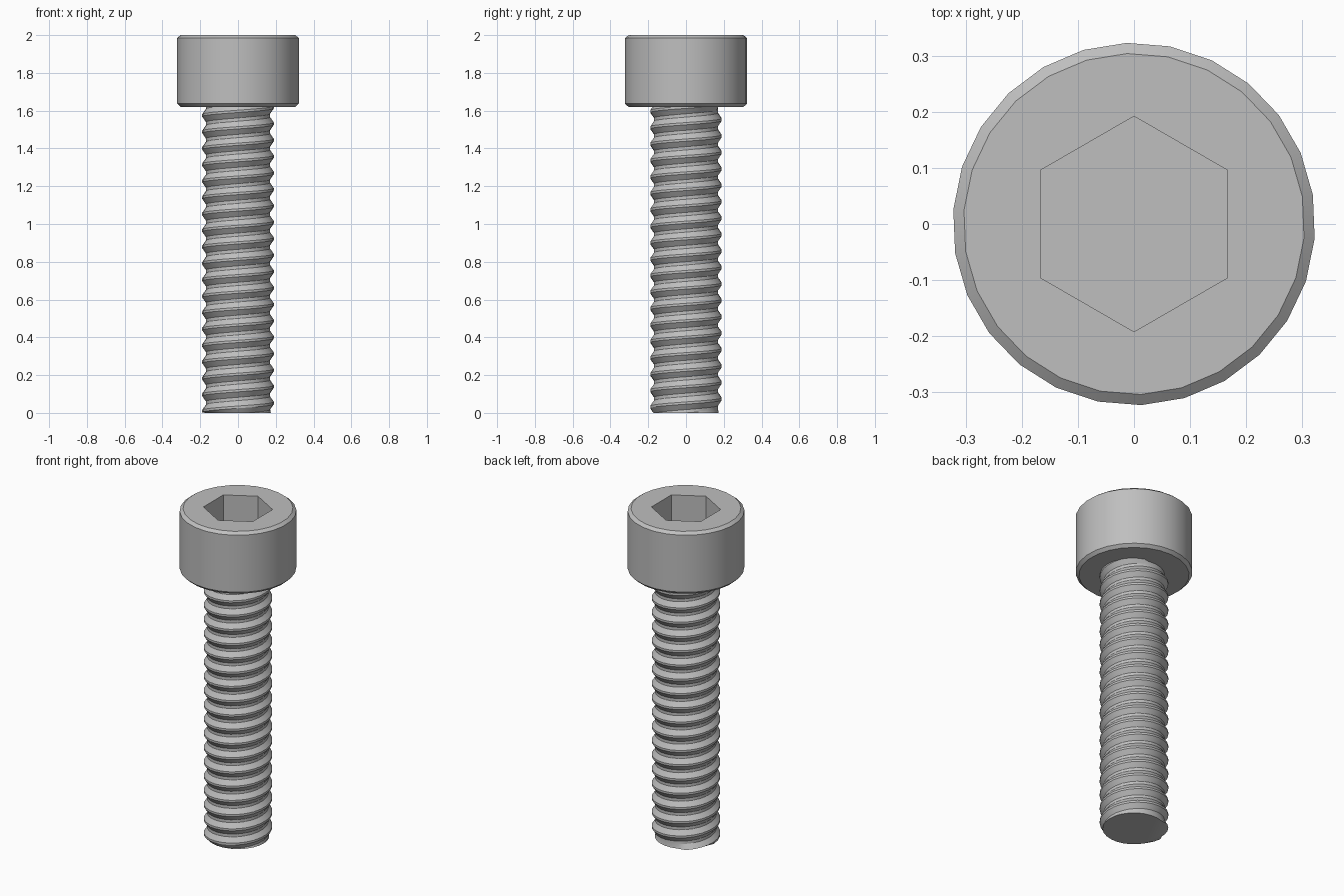
import bpy
import bmesh
from math import sin, cos, pi, radians

if "Cube" in bpy.data.objects:
    bpy.data.objects.remove(bpy.data.objects["Cube"])

STEEL = (0.52, 0.52, 0.52, 1)
steel = bpy.data.materials.new("grey steel")
steel.use_nodes = True
steel.diffuse_color = STEEL
steel.node_tree.nodes["Principled BSDF"].inputs["Base Color"].default_value = STEEL

SIDES = 26
HEAD_BASE = 1.62


def ring(bm, radius, z, sides=SIDES, phase=-4.6):
    angles = [radians(phase) + 2 * pi * i / sides for i in range(sides)]
    return [bm.verts.new((radius * cos(a), radius * sin(a), z)) for a in angles]


def skin(bm, lower, upper):
    n = len(lower)
    for i in range(n):
        j = (i + 1) % n
        bm.faces.new((lower[i], lower[j], upper[j], upper[i]))


def loop_edges(bm, loop):
    return [bm.edges.get((loop[i - 1], loop[i])) for i in range(len(loop))]


def finish(bm, name, angle):
    bmesh.ops.recalc_face_normals(bm, faces=bm.faces)
    mesh = bpy.data.meshes.new(name)
    bm.to_mesh(mesh)
    bm.free()
    mesh.materials.append(steel)
    obj = bpy.data.objects.new(name, mesh)
    bpy.context.collection.objects.link(obj)
    bpy.ops.object.select_all(action="DESELECT")
    obj.select_set(True)
    bpy.context.view_layer.objects.active = obj
    bpy.ops.object.shade_smooth_by_angle(angle=radians(angle))


# Chamfered cap head with a hexagonal socket
bm = bmesh.new()
profile = [(0.305, HEAD_BASE), (0.323, 1.637), (0.323, 1.985), (0.304, 2.0)]
rings = [ring(bm, r, z) for r, z in profile]
for lower, upper in zip(rings, rings[1:]):
    skin(bm, lower, upper)
bm.faces.new(rings[0])
floor, rim = [ring(bm, 0.192, z, 6, 30) for z in (1.8, 2.0)]
skin(bm, floor, rim)
bm.faces.new(floor)
bmesh.ops.triangle_fill(bm, use_beauty=True,
                        edges=loop_edges(bm, rings[-1]) + loop_edges(bm, rim))
finish(bm, "socket_head", 25)

# Threaded shaft: a ridge profile swept up a right-handed helix
PITCH, CREST, ROOT = 0.087, 0.19, 0.17
TOP = HEAD_BASE + 0.01
ridge = [(0.0, ROOT), (0.2, ROOT), (0.53, CREST), (0.67, CREST)]
bm = bmesh.new()
columns = []
for i in range(SIDES + 1):
    angle = 2 * pi * i / SIDES
    column = []
    for turn in range(-2, 21):
        for offset, radius in ridge:
            z = PITCH * (turn + offset + i / SIDES)
            if z <= 0:
                z, radius = 0, 0.174
            elif z >= TOP:
                z, radius = TOP, ROOT
            column.append(bm.verts.new((radius * cos(angle), radius * sin(angle), z)))
    columns.append(column)
for a, b in zip(columns, columns[1:]):
    for k in range(len(a) - 1):
        bm.faces.new((a[k], b[k], b[k + 1], a[k + 1]))
bmesh.ops.remove_doubles(bm, verts=bm.verts, dist=0.0005)
bmesh.ops.holes_fill(bm, edges=[e for e in bm.edges if e.is_boundary], sides=0)
finish(bm, "threaded_shaft", 25)
